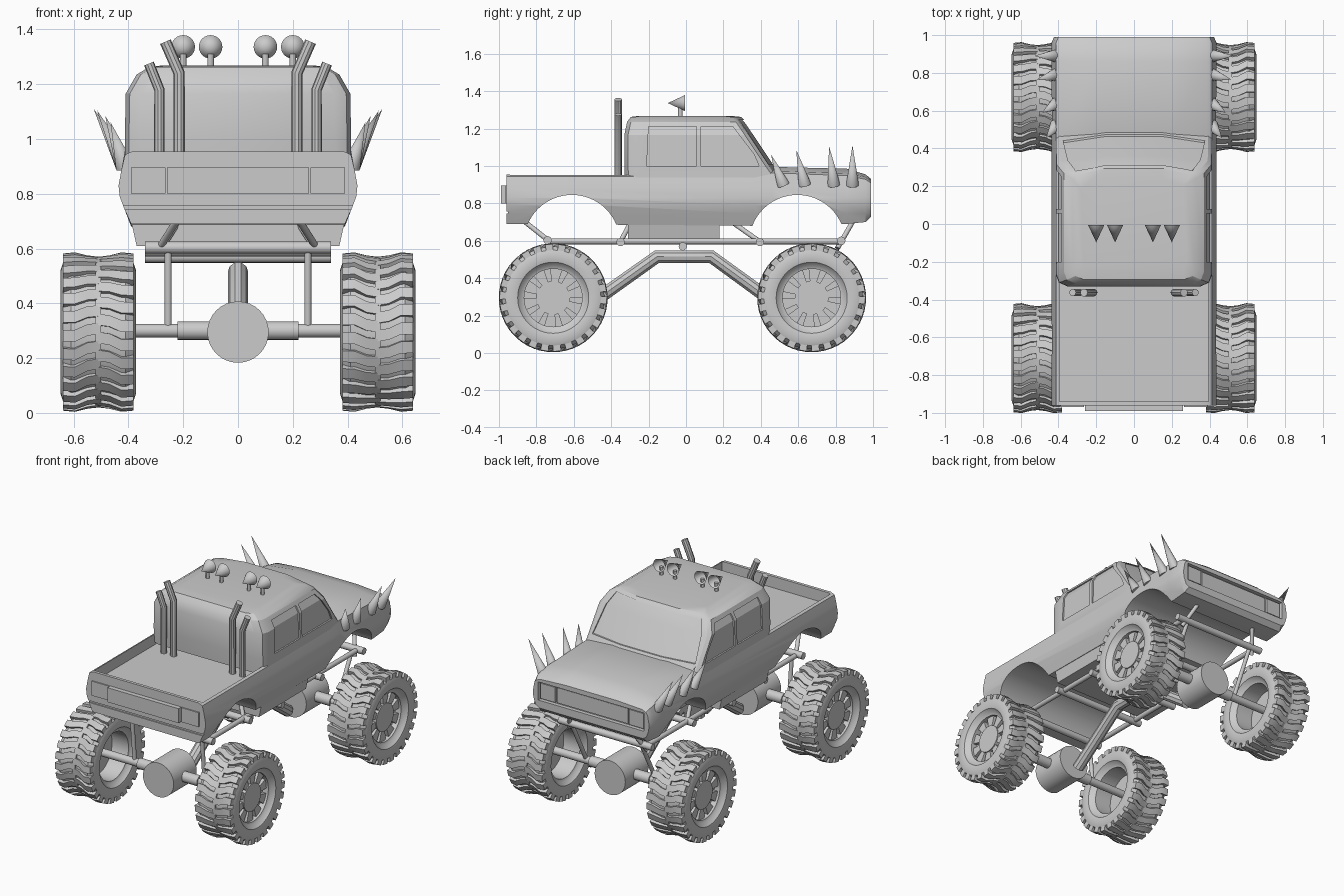
import bpy, bmesh
from math import sin, cos, pi, radians
from mathutils import Vector

if "Cube" in bpy.data.objects:
    bpy.data.objects.remove(bpy.data.objects["Cube"], do_unlink=True)

grey = bpy.data.materials.new("plain grey")
grey.use_nodes = True
grey.diffuse_color = (0.6, 0.6, 0.6, 1)
grey.node_tree.nodes["Principled BSDF"].inputs["Base Color"].default_value = (0.6, 0.6, 0.6, 1)


def activate(ob):
    bpy.ops.object.select_all(action='DESELECT')
    ob.select_set(True)
    bpy.context.view_layer.objects.active = ob


def finish(ob, name, angle=30):
    ob.name = name
    ob.data.materials.clear()
    ob.data.materials.append(grey)
    activate(ob)
    bpy.ops.object.shade_smooth_by_angle(angle=radians(angle))
    return ob


def from_bmesh(name, bm, angle=30):
    bmesh.ops.recalc_face_normals(bm, faces=bm.faces)
    me = bpy.data.meshes.new(name)
    bm.to_mesh(me)
    bm.free()
    ob = bpy.data.objects.new(name, me)
    bpy.context.collection.objects.link(ob)
    return finish(ob, name, angle)


def add_loft(bm, rings, closed=False, caps=True):
    loops = [[bm.verts.new(p) for p in r] for r in rings]
    pairs = list(zip(loops, loops[1:])) + ([(loops[-1], loops[0])] if closed else [])
    for a, b in pairs:
        for i in range(len(a)):
            j = (i + 1) % len(a)
            bm.faces.new((a[i], a[j], b[j], b[i]))
    if caps and not closed:
        bm.faces.new(loops[0])
        bm.faces.new(loops[-1])


def loft(name, rings, angle=30, **kw):
    bm = bmesh.new()
    add_loft(bm, rings, **kw)
    return from_bmesh(name, bm, angle)


def box(name, x, y, z):
    return loft(name, [[(x[0], y[0], h), (x[1], y[0], h), (x[1], y[1], h), (x[0], y[1], h)] for h in z])


def cone(name, a, b, r1, r2=0, sides=16, fill='NGON'):
    a, b = Vector(a), Vector(b)
    bpy.ops.mesh.primitive_cone_add(vertices=sides, radius1=r1, radius2=r2, depth=(b - a).length,
                                    location=(a + b) / 2, end_fill_type=fill)
    ob = bpy.context.object
    ob.rotation_mode = 'QUATERNION'
    ob.rotation_quaternion = (b - a).to_track_quat('Z', 'Y')
    return finish(ob, name)


def rod(name, a, b, r, sides=16):
    return cone(name, a, b, r, r, sides)


def pipe(name, points, r):
    cu = bpy.data.curves.new(name, 'CURVE')
    cu.dimensions = '3D'
    cu.bevel_depth, cu.bevel_resolution, cu.use_fill_caps = r, 3, True
    sp = cu.splines.new('POLY')
    sp.points.add(len(points) - 1)
    for p, co in zip(sp.points, points):
        p.co = (*co, 1)
    ob = bpy.data.objects.new(name, cu)
    bpy.context.collection.objects.link(ob)
    activate(ob)
    bpy.ops.object.convert(target='MESH')
    return finish(bpy.context.object, name)


def cut(ob, cutter):
    m = ob.modifiers.new("cut", 'BOOLEAN')
    m.operation, m.solver, m.object = 'DIFFERENCE', 'EXACT', cutter
    activate(ob)
    bpy.ops.object.modifier_apply(modifier=m.name)
    bpy.data.objects.remove(cutter, do_unlink=True)


# Body shell: cross-sections along the length
def section(y, top, crown, bottom, inset=0):
    half = [(0.2, crown), (0.385, top), (0.412, top - 0.012), (0.425, 0.89), (0.436, 0.83),
            (0.432, 0.79), (0.415, 0.745), (0.39, bottom)]
    half = [(x - inset, z) for x, z in half]
    return [(x, y, z) for x, z in half] + [(-x, y, z) for x, z in reversed(half)]


body = loft("body", [section(-0.96, 0.955, 0.955, 0.69), section(0.36, 0.955, 0.955, 0.68),
                     section(0.46, 0.975, 0.995, 0.68), section(0.86, 0.96, 0.985, 0.69),
                     section(0.96, 0.94, 0.955, 0.7), section(0.99, 0.92, 0.93, 0.73, 0.012)])
for y in (-0.61, 0.595):
    cut(body, rod("arch_cutter", (-1, y, 0.588), (1, y, 0.588), 0.257, 64))
cut(body, box("bed_cutter", (-0.395, 0.395), (-0.94, -0.25), (0.88, 1.2)))
cut(body, box("grille_cutter", (-0.385, 0.385), (0.965, 1.1), (0.78, 0.9)))
cut(body, box("bumper_groove_cutter", (-1, 1), (-1.1, -0.952), (0.745, 0.757)))
finish(body, "body")
box("grille", (-0.26, 0.26), (0.95, 0.975), (0.79, 0.89))
box("tailgate_panel", (-0.26, 0.26), (-0.99, -0.95), (0.8, 0.895))
for s in (-1, 1):
    box("headlight", sorted((s * 0.27, s * 0.375)), (0.95, 0.98), (0.79, 0.89))
    box("tail_light", sorted((s * 0.265, s * 0.39)), (-0.968, -0.95), (0.8, 0.895))


# Cab with recessed glass
def cab_shell(name, inset=0):
    rings = []
    for z, w, back, front in ((0.9, 0.413, -0.325, 0.53), (1.0, 0.413, -0.33, 0.46), (1.165, 0.41, -0.33, 0.35),
                              (1.235, 0.37, -0.315, 0.302), (1.262, 0.325, -0.295, 0.275), (1.268, 0.28, -0.25, 0.22)):
        w, back, front = w - inset, back + inset, front - inset
        half = [(w - 0.06, back), (w - 0.015, back + 0.02), (w, back + 0.06), (w, front - 0.035),
                (w - 0.02, front - 0.015), (0.15, front + 0.02)]
        rings.append([(x, y, z) for x, y in half] + [(-x, y, z) for x, y in reversed(half)])
    return loft(name, rings)


def glass_cutter(outline_a, outline_b):
    ob = loft("glass_cutter", [outline_a, outline_b])
    cut(ob, cab_shell("glass_depth", 0.01))
    return ob


cab = cab_shell("cab")
rear_glass = [(-0.21, 1.0), (0.055, 1.0), (0.055, 1.21), (-0.2, 1.21)]
front_glass = [(0.08, 1.0), (0.39, 1.0), (0.365, 1.06), (0.25, 1.21), (0.08, 1.21)]
for s in (-1, 1):
    for g in (rear_glass, front_glass):
        cut(cab, glass_cutter([(s * 0.25, y, z) for y, z in g], [(s * 0.6, y, z) for y, z in g]))
shield = [(-0.375, 1.01), (0.375, 1.01), (0.35, 1.17), (0.31, 1.245), (-0.31, 1.245), (-0.35, 1.17)]
cut(cab, glass_cutter([(x, 0.1, z) for x, z in shield], [(x, 0.8, z) for x, z in shield]))
finish(cab, "cab", 25)

# Under-floor block and tube frame
loft("floor_block", [[(-w, -0.31, z), (w, -0.31, z), (w, 0.18, z), (-w, 0.18, z)]
                     for z, w in ((0.61, 0.37), (0.7, 0.39))])
for y, z in ((-0.74, 0.603), (-0.35, 0.593), (-0.017, 0.57), (0.395, 0.593), (0.83, 0.6)):
    rod("cross_tube", (-0.34, y, z), (0.34, y, z), 0.022)
for s in (-1, 1):
    rod("frame_rail", (s * 0.29, -0.74, 0.597), (s * 0.29, 0.83, 0.597), 0.016)
    for top, low in (((-0.86, 0.7), (-0.74, 0.605)), ((-0.3, 0.69), (-0.35, 0.595)),
                     ((0.26, 0.69), (0.395, 0.595)), ((0.89, 0.7), (0.81, 0.56))):
        rod("brace", (s * 0.225, *top), (s * 0.285, *low), 0.013)

# Drive shaft, axles and wheels
pipe("drive_shaft", [(0, -0.55, 0.235), (0, -0.155, 0.515), (0, 0.135, 0.515), (0, 0.52, 0.235)], 0.037)


def wheel_mesh():
    bm = bmesh.new()
    # tyre and rim barrel
    prof = [(-0.1, 0.155), (-0.105, 0.17), (-0.13, 0.19), (-0.138, 0.225), (-0.128, 0.255), (-0.1, 0.274), (0, 0.262)]
    prof += [(-x, r) for x, r in reversed(prof[:-1])]
    n = 48
    add_loft(bm, [[(x, r * cos(2 * pi * i / n), r * sin(2 * pi * i / n)) for x, r in prof]
                  for i in range(n)], closed=True)

    def wedge(a0, a1, stations):
        rings = []
        for x, r0, r1, skew in stations:
            rings.append([(x, r * cos(a + skew), r * sin(a + skew))
                          for r, a in ((r0, a0), (r1, a0), (r1, a1), (r0, a1))])
        add_loft(bm, rings)

    # chevron tread lugs, staggered left and right
    count = 26
    step = 2 * pi / count
    for i in range(count):
        for s in (-1, 1):
            a = i * step + (step / 2 if s > 0 else 0)
            wedge(a, a + step * 0.62, [(-0.01 * s, 0.25, 0.274, step * 0.4), (0.04 * s, 0.25, 0.28, step * 0.3),
                                       (0.085 * s, 0.25, 0.291, 0), (0.128 * s, 0.245, 0.287, 0)])
    # spokes
    for i in range(10):
        a = i * pi / 5
        wedge(a, a + 0.42, [(0.03, 0.08, 0.16, 0), (0.085, 0.08, 0.16, 0)])
    # rim plate and hub
    for x0, x1, r in ((0.02, 0.06, 0.16), (0.02, 0.092, 0.09)):
        add_loft(bm, [[(x, r * cos(i * pi / 16), r * sin(i * pi / 16)) for i in range(32)] for x in (x0, x1)])
    return from_bmesh("wheel", bm, 35)


wheel = wheel_mesh()
for k, y in enumerate((-0.71, 0.672)):
    z = 0.295
    rod("axle", (-0.54, y, z + 0.005), (0.54, y, z + 0.005), 0.025)
    rod("axle_sleeve", (-0.22, y, z + 0.005), (0.22, y, z + 0.005), 0.034)
    rod("differential", (0, y - 0.12, z), (0, y + 0.12, z), 0.112, 32)
    for s in (-1, 1):
        rod("axle_strut", (s * 0.255, y, 0.3), (s * 0.255, (-0.74, 0.83)[k], 0.6), 0.013)
        w = wheel if (k == 0 and s == 1) else wheel.copy()
        if w is not wheel:
            bpy.context.collection.objects.link(w)
        w.name = ("rear" if y < 0 else "front") + ("_left" if s > 0 else "_right") + "_wheel"
        w.location = (s * 0.51, y, z)
        w.rotation_euler = (0, 0, 0 if s > 0 else pi)

# Exhaust stacks, roof lamps and fender spikes
for s in (-1, 1):
    pipe("inner_stack", [(s * 0.215, -0.363, 0.87), (s * 0.215, -0.363, 1.24), (s * 0.265, -0.363, 1.355)], 0.021)
    pipe("outer_stack", [(s * 0.287, -0.363, 0.87), (s * 0.287, -0.363, 1.18), (s * 0.325, -0.363, 1.275)], 0.019)
    for x in (0.1, 0.2):
        rod("lamp_post", (s * x, -0.03, 1.25), (s * x, -0.03, 1.32), 0.012, 12)
        cone("lamp", (s * x, -0.005, 1.336), (s * x, -0.097, 1.336), 0.043, sides=24, fill='NOTHING')
    for y, tip in ((0.52, (0.465, 0.455, 1.06)), (0.635, (0.485, 0.59, 1.085)),
                   (0.79, (0.515, 0.765, 1.105)), (0.89, (0.527, 0.89, 1.11))):
        cone("fender_spike", (s * 0.413, y, 0.9), (s * tip[0], tip[1], tip[2]), 0.034)
